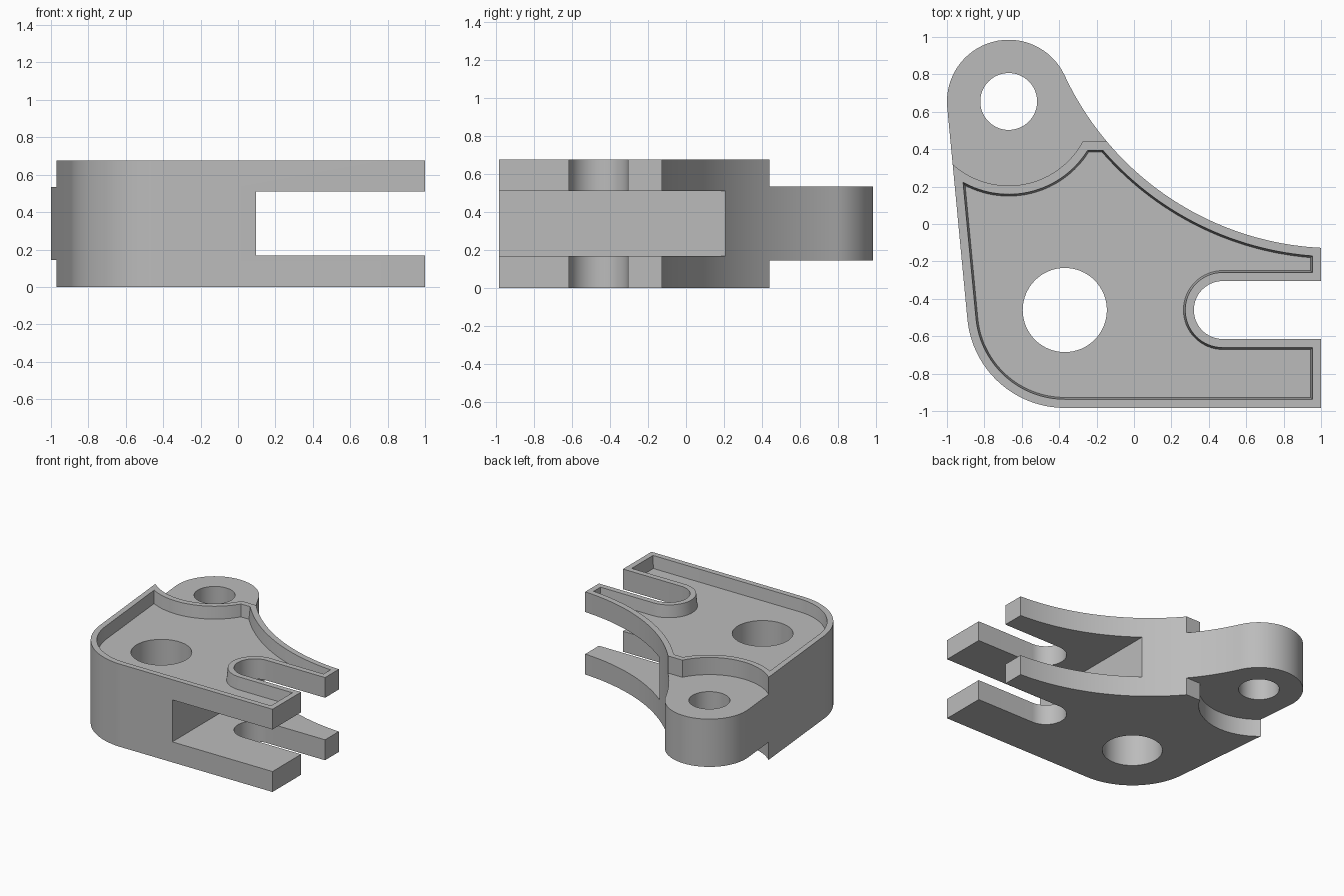
import bpy
import bmesh
from math import sin, cos, asin, acos, atan2, hypot, degrees, radians

cube = bpy.data.objects.get("Cube")
if cube:
    bpy.data.objects.remove(cube, do_unlink=True)

# Main dimensions
HEIGHT = 0.675
LUG, LUG_R = (-0.67, 0.655), 0.33
CORNER, CORNER_R = (-0.37, -0.46), 0.523
SLOT, SLOT_R = (0.475, -0.46), 0.155
RELIEF_R, RELIEF_Y = 0.45, 0.44
SWEEP_R, SWEEP_END = 1.6, 205
SWEEP = (LUG[0] + (SWEEP_R + LUG_R) * cos(radians(25)),
         LUG[1] + (SWEEP_R + LUG_R) * sin(radians(25)))

# Direction of the outward normal of the straight side tangent to both rounds
dx, dy = LUG[0] - CORNER[0], LUG[1] - CORNER[1]
SIDE = degrees(atan2(dy, dx) + acos((CORNER_R - LUG_R) / hypot(dx, dy)))


def arc(center, radius, start, end, steps=32):
    angles = [radians(start + (end - start) * i / steps) for i in range(steps + 1)]
    return [(center[0] + radius * cos(a), center[1] + radius * sin(a)) for a in angles]


def front_path(d):
    """Rounded corner, front edge, forked end and slot, inset by d."""
    right, r = 1 - d, SLOT_R + d
    return (arc(CORNER, CORNER_R - d, SIDE, 270)
            + [(right, CORNER[1] - CORNER_R + d), (right, SLOT[1] - r)]
            + arc(SLOT, r, 270, 90)
            + [(right, SLOT[1] + r)])


def sweep_path(d, end):
    """Concave rear edge from the fork tip, inset by d."""
    r = SWEEP_R + d
    return arc(SWEEP, r, 360 - degrees(acos((1 - d - SWEEP[0]) / r)), end, 48)


def pocket_outline(d):
    """Outline of the raised plate area, inset by d."""
    y = RELIEF_Y - d
    r = RELIEF_R + d
    end = 180 - degrees(asin((y - SWEEP[1]) / (SWEEP_R + d)))
    first = 360 + degrees(asin((y - LUG[1]) / r))
    last = SIDE + degrees(acos((LUG_R - d) / r))
    return front_path(d) + sweep_path(d, end) + arc(LUG, r, first, last)


def loft(name, lower, upper, z0, z1):
    """Solid between two matching outlines."""
    bm = bmesh.new()
    a = [bm.verts.new((x, y, z0)) for x, y in lower]
    b = [bm.verts.new((x, y, z1)) for x, y in upper]
    n = len(a)
    bm.faces.new(a[::-1])
    bm.faces.new(b)
    for i in range(n):
        j = (i + 1) % n
        bm.faces.new((a[i], a[j], b[j], b[i]))
    bmesh.ops.recalc_face_normals(bm, faces=bm.faces)
    mesh = bpy.data.meshes.new(name)
    bm.to_mesh(mesh)
    bm.free()
    obj = bpy.data.objects.new(name, mesh)
    bpy.context.collection.objects.link(obj)
    return obj


def prism(name, outline, z0, z1):
    return loft(name, outline, outline, z0, z1)


# Bracket blank with lug, fork and slot
blank = front_path(0) + sweep_path(0, SWEEP_END) + arc(LUG, LUG_R, 25, SIDE)
bracket = prism("bracket", blank, 0, HEIGHT)

# Steps above and below the lug
relief = arc(LUG, RELIEF_R, 180, 360 + degrees(asin((RELIEF_Y - LUG[1]) / RELIEF_R)))
relief += [(0.3, RELIEF_Y), (0.3, 1.2), (-1.2, 1.2), (-1.2, LUG[1])]
cutters = [prism("lug_step_top", relief, 0.535, 1),
           prism("lug_step_bottom", relief, -0.3, 0.145)]

# Horizontal gap between the two fork plates
gap = [(0.095, -1.2), (1.2, -1.2), (1.2, 1.2), (0.095, 1.2)]
cutters.append(prism("fork_gap", gap, 0.167, 0.51))

# Shallow tapered pocket in the top
cutters.append(loft("top_pocket", pocket_outline(0.056), pocket_outline(0.044),
                    HEIGHT - 0.1, HEIGHT + 0.02))

# Through holes
cutters.append(prism("main_hole", arc(CORNER, 0.225, 0, 360, 64)[:-1], -0.2, 1))
cutters.append(prism("lug_hole", arc(LUG, 0.152, 0, 360, 64)[:-1], -0.2, 1))

for cutter in cutters:
    cutter.hide_render = True
    mod = bracket.modifiers.new(cutter.name, 'BOOLEAN')
    mod.operation = 'DIFFERENCE'
    mod.solver = 'EXACT'
    mod.object = cutter

# Bake the cuts and drop the cutters
bpy.context.view_layer.update()
graph = bpy.context.evaluated_depsgraph_get()
final = bpy.data.meshes.new_from_object(bracket.evaluated_get(graph))
bracket.modifiers.clear()
bracket.data = final
for cutter in cutters:
    bpy.data.objects.remove(cutter, do_unlink=True)

# Plain grey finish
grey = bpy.data.materials.new("grey_metal")
grey.use_nodes = True
color = (0.5, 0.5, 0.5, 1)
grey.diffuse_color = color
grey.node_tree.nodes["Principled BSDF"].inputs["Base Color"].default_value = color
bracket.data.materials.clear()
bracket.data.materials.append(grey)

bpy.ops.object.select_all(action='DESELECT')
bracket.select_set(True)
bpy.context.view_layer.objects.active = bracket
bpy.ops.object.shade_smooth_by_angle(angle=radians(25))
